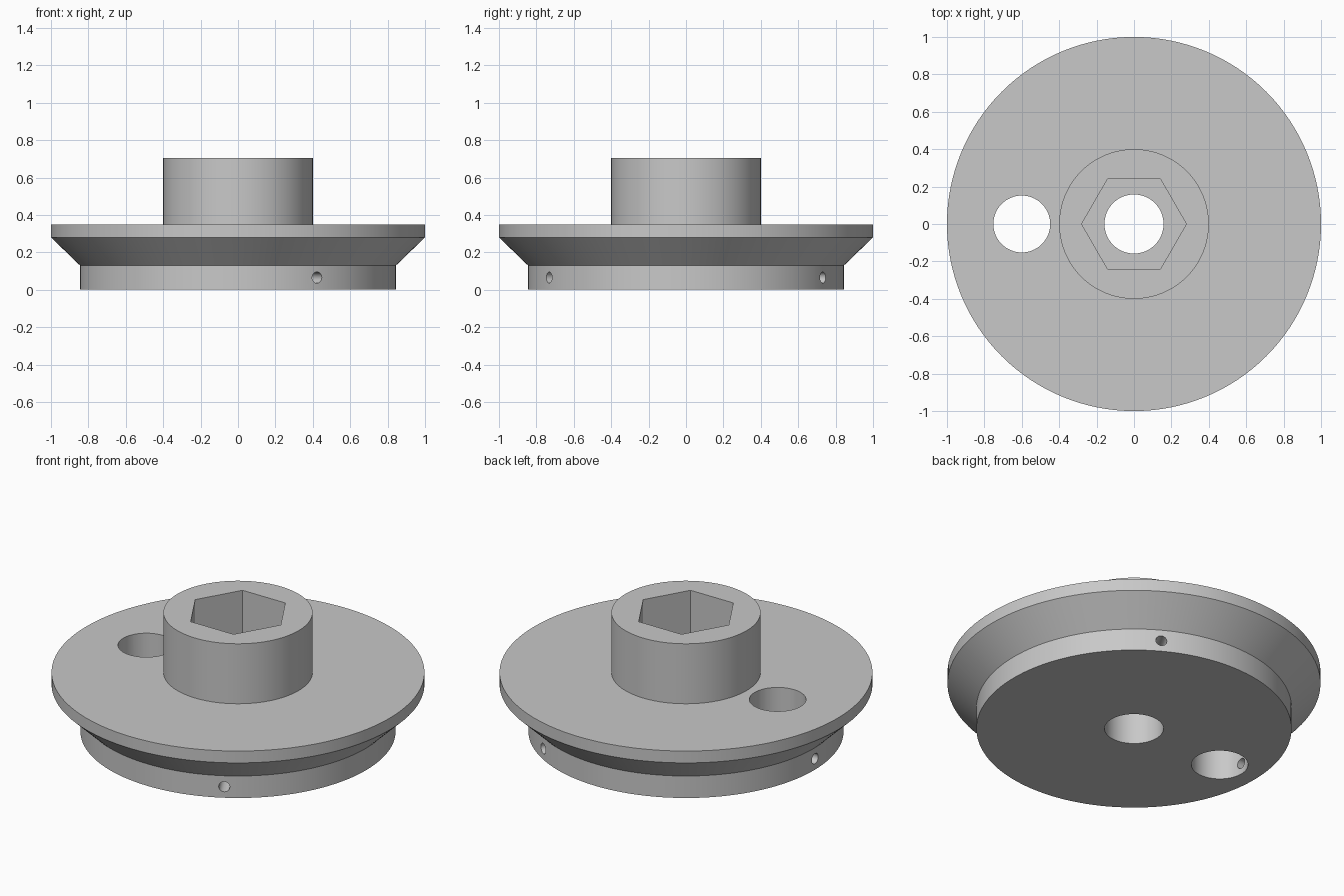
import bpy
import bmesh
import math
from mathutils import Matrix, Vector

default = bpy.data.objects.get("Cube")
if default:
    bpy.data.objects.remove(default, do_unlink=True)

grey = bpy.data.materials.new("plain grey")
grey.use_nodes = True
colour = (0.58, 0.58, 0.58, 1)
grey.diffuse_color = colour
grey.node_tree.nodes["Principled BSDF"].inputs["Base Color"].default_value = colour


def add_object(name, bm):
    mesh = bpy.data.meshes.new(name)
    bmesh.ops.recalc_face_normals(bm, faces=bm.faces)
    bm.to_mesh(mesh)
    bm.free()
    mesh.materials.append(grey)
    obj = bpy.data.objects.new(name, mesh)
    bpy.context.collection.objects.link(obj)
    return obj


def revolve(name, profile, steps):
    """Turn a profile of (radius, height) points into a closed solid."""
    bm = bmesh.new()
    rings = []
    for r, z in profile:
        rings.append([bm.verts.new((r * math.cos(a), r * math.sin(a), z))
                      for a in (math.tau * i / steps for i in range(steps))])
    for low, high in zip(rings, rings[1:]):
        for i in range(steps):
            j = (i + 1) % steps
            bm.faces.new((low[i], low[j], high[j], high[i]))
    bm.faces.new(rings[0])
    bm.faces.new(rings[-1])
    return add_object(name, bm)


def cutter(name, radius, start, end, steps):
    """Prism running between two points, used to cut a hole."""
    start, end = Vector(start), Vector(end)
    axis = end - start
    turn = axis.to_track_quat("Z", "Y").to_matrix().to_4x4()
    bm = bmesh.new()
    bmesh.ops.create_cone(bm, cap_ends=True, segments=steps, radius1=radius,
                          radius2=radius, depth=axis.length,
                          matrix=Matrix.Translation((start + end) / 2) @ turn)
    obj = add_object(name, bm)
    obj.hide_render = True
    return obj


# Flanged knob: base, flared underside, rim and boss
knob = revolve("flanged_knob", [(0.845, 0), (0.845, 0.13), (1, 0.28), (1, 0.35),
                                (0.4, 0.35), (0.4, 0.705)], 128)

# Centre bore, finger hole and hexagonal socket
cutters = [
    cutter("centre_bore_cutter", 0.158, (0, 0, -0.1), (0, 0, 0.9), 64),
    cutter("finger_hole_cutter", 0.152, (-0.6, 0, -0.1), (-0.6, 0, 0.9), 64),
]
socket = revolve("hex_socket_cutter", [(0.28, 0.35), (0.28, 0.9)], 6)
socket.hide_render = True
cutters.append(socket)

# Three small radial holes around the base
for degrees in (-60, 60, 180):
    out = Vector((math.cos(math.radians(degrees)), math.sin(math.radians(degrees)), 0))
    up = Vector((0, 0, 0.065))
    cutters.append(cutter("radial_hole_cutter", 0.03, out * 0.65 + up, out * 0.95 + up, 24))

bpy.context.view_layer.objects.active = knob
for tool in cutters:
    cut = knob.modifiers.new("cut", "BOOLEAN")
    cut.operation = "DIFFERENCE"
    cut.solver = "EXACT"
    cut.object = tool
    bpy.ops.object.modifier_apply(modifier=cut.name)
    bpy.data.objects.remove(tool, do_unlink=True)

# Smooth walls with crisp edges
for obj in bpy.context.selected_objects:
    obj.select_set(False)
knob.select_set(True)
bpy.ops.object.shade_smooth_by_angle(angle=math.radians(30))
